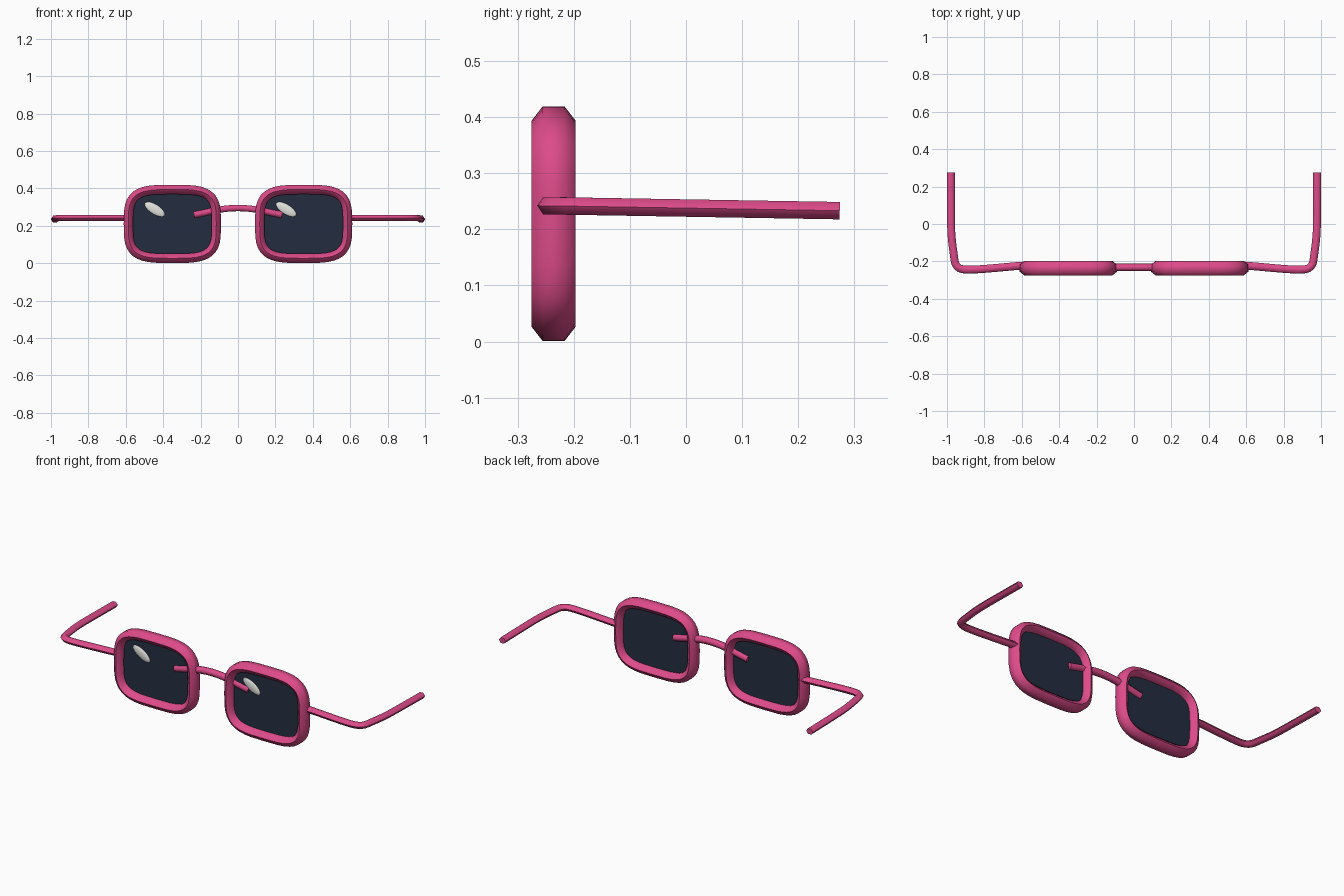
import bpy, bmesh, math
from mathutils import Vector
from mathutils.geometry import interpolate_bezier

if "Cube" in bpy.data.objects:
    bpy.data.objects.remove(bpy.data.objects["Cube"], do_unlink=True)

X, Y, Z = Vector((1, 0, 0)), Vector((0, 1, 0)), Vector((0, 0, 1))
PLANE_Y = -0.236                      # depth of the rims and lenses
LENS_X, LENS_Z = 0.351, 0.21          # lens centre


def material(name, rgb, rough=0.5):
    m = bpy.data.materials.new(name)
    m.use_nodes = True
    m.diffuse_color = (*rgb, 1)
    bsdf = m.node_tree.nodes["Principled BSDF"]
    bsdf.inputs["Base Color"].default_value = (*rgb, 1)
    bsdf.inputs["Roughness"].default_value = rough
    return m


PINK = material("pink frame", (0.72, 0.07, 0.25))
NAVY = material("dark navy lens", (0.017, 0.026, 0.052))
WHITE = material("white glint", (0.78, 0.78, 0.74))


def finish(name, bm, mat, angle=65):
    bmesh.ops.recalc_face_normals(bm, faces=bm.faces[:])
    me = bpy.data.meshes.new(name)
    bm.to_mesh(me)
    bm.free()
    me.materials.append(mat)
    ob = bpy.data.objects.new(name, me)
    bpy.context.collection.objects.link(ob)
    bpy.ops.object.select_all(action="DESELECT")
    ob.select_set(True)
    bpy.context.view_layer.objects.active = ob
    bpy.ops.object.shade_smooth_by_angle(angle=math.radians(angle))
    return ob


def sweep(name, path, wide, thin, wide_axis, closed=False):
    """Six-sided tube along a path; wide_axis(tangent) gives the broad direction."""
    bm, n, rings = bmesh.new(), len(path), []
    for i, p in enumerate(path):
        a = path[i - 1] if closed or i else p
        b = path[(i + 1) % n] if closed or i < n - 1 else p
        t = (b - a).normalized()
        u = wide_axis(t).normalized()
        v = t.cross(u).normalized()
        ring = []
        for k in range(6):
            ang = k * math.pi / 3
            ring.append(bm.verts.new(p + u * wide * math.cos(ang)
                                     + v * thin * math.sin(ang) / math.sin(math.pi / 3)))
        rings.append(ring)
    for i in range(n if closed else n - 1):
        r, s = rings[i], rings[(i + 1) % n]
        for k in range(6):
            j = (k + 1) % 6
            bm.faces.new((r[k], r[j], s[j], s[k]))
    if not closed:
        bm.faces.new(rings[0])
        bm.faces.new(rings[-1])
    return finish(name, bm, PINK)


def rounded_outline(cx, half_w, half_h, y, count=40, power=3.7):
    """Soft rounded rectangle in the upright plane."""
    pts = []
    for i in range(count):
        a = 2 * math.pi * i / count
        c, s = math.cos(a), math.sin(a)
        pts.append(Vector((cx + half_w * math.copysign(abs(c) ** (2 / power), c), y,
                           LENS_Z + half_h * math.copysign(abs(s) ** (2 / power), s))))
    return pts


def lens(name, cx):
    bm = bmesh.new()
    face = bm.faces.new([bm.verts.new(p) for p in
                         rounded_outline(cx, 0.235, 0.184, PLANE_Y - 0.003)])
    ext = bmesh.ops.extrude_face_region(bm, geom=[face])
    verts = [g for g in ext["geom"] if isinstance(g, bmesh.types.BMVert)]
    bmesh.ops.translate(bm, verts=verts, vec=Y * 0.008)
    if not face.is_valid or len(bm.faces) < 42:
        bm.faces.ensure_lookup_table()
    return finish(name, bm, NAVY, 30)


def glint(name, cx):
    bm = bmesh.new()
    bmesh.ops.create_uvsphere(bm, u_segments=20, v_segments=12, radius=1)
    ob = finish(name, bm, WHITE)
    ob.scale = (0.062, 0.009, 0.026)
    ob.rotation_euler = (0, math.radians(32), 0)
    ob.location = (cx - 0.094, PLANE_Y - 0.005, 0.288)


def arm_path(side):
    """Hinge stub, bend, then temple running back and slightly down."""
    knots = [((0.585, -0.222), (0.68, -0.228), (0.78, -0.241), (0.87, -0.244)),
             ((0.87, -0.244), (0.925, -0.246), (0.955, -0.24), (0.96, -0.19)),
             ((0.96, -0.19), (0.966, -0.14), (0.978, -0.08), (0.978, 0)),
             ((0.978, 0), (0.979, 0.09), (0.979, 0.18), (0.979, 0.274))]
    pts = []
    for seg in knots:
        ctrl = [Vector((side * x, y, 0.242 - 0.017 * (y + 0.24))) for x, y in seg]
        part = interpolate_bezier(*ctrl, 7)
        pts += part if not pts else part[1:]
    return pts


# Rims, lenses, glints and arms for both sides
for label, side in (("right", -1), ("left", 1)):
    cx = side * LENS_X
    sweep(label + "_rim", rounded_outline(cx, 0.235, 0.184, PLANE_Y),
          0.039, 0.025, lambda t: Y, closed=True)
    lens(label + "_lens", cx)
    glint(label + "_glint", cx)
    sweep(label + "_arm", arm_path(side), 0.021, 0.0155, lambda t: t.cross(Z))

# Arched bridge whose ends reach across the lenses
left_half = interpolate_bezier(Vector((-0.235, -0.232, 0.258)), Vector((-0.15, -0.232, 0.274)),
                               Vector((-0.09, -0.232, 0.295)), Vector((0, -0.232, 0.295)), 9)
right_half = [Vector((-p.x, p.y, p.z)) for p in reversed(left_half[:-1])]
sweep("bridge", left_half + right_half, 0.02, 0.017, lambda t: Y)
